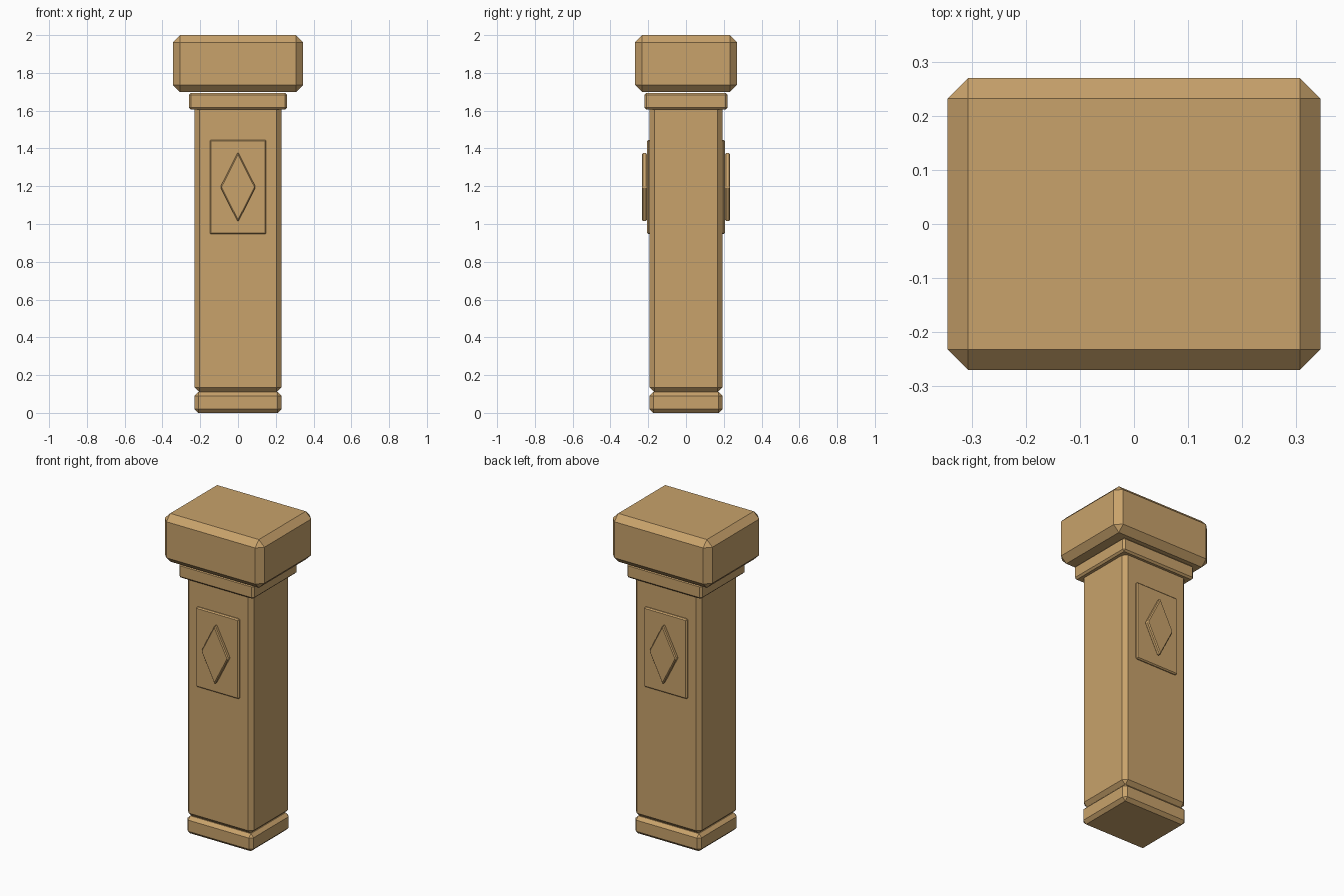
import bpy
import bmesh

if "Cube" in bpy.data.objects:
    bpy.data.objects.remove(bpy.data.objects["Cube"])

stone = bpy.data.materials.new("sandstone")
stone.diffuse_color = (0.58, 0.362, 0.147, 1.0)
stone.use_nodes = True
stone.node_tree.nodes["Principled BSDF"].inputs["Base Color"].default_value = stone.diffuse_color


def prism(name, outline, depth, bevel, to_world):
    """Extrude a flat outline between two depths, then chamfer every edge."""
    bm = bmesh.new()
    lo, hi = ([bm.verts.new(to_world(a, b, d)) for a, b in outline] for d in depth)
    n = len(outline)
    bm.faces.new(lo[::-1])
    bm.faces.new(hi)
    for i in range(n):
        j = (i + 1) % n
        bm.faces.new((lo[i], lo[j], hi[j], hi[i]))
    bmesh.ops.bevel(bm, geom=bm.edges[:], offset=bevel, segments=1,
                    affect='EDGES', clamp_overlap=True)
    bmesh.ops.recalc_face_normals(bm, faces=bm.faces[:])
    mesh = bpy.data.meshes.new(name)
    bm.to_mesh(mesh)
    bm.free()
    mesh.materials.append(stone)
    obj = bpy.data.objects.new(name, mesh)
    bpy.context.collection.objects.link(obj)
    return obj


def rect(hx, hy, cy=0.0):
    return [(-hx, cy - hy), (hx, cy - hy), (hx, cy + hy), (-hx, cy + hy)]


# Stacked blocks: half width, half depth, bottom, top, chamfer
blocks = {
    "base": (0.23, 0.193, 0.0, 0.11, 0.02),
    "shaft": (0.23, 0.193, 0.11, 1.65, 0.025),
    "collar": (0.26, 0.22, 1.605, 1.694, 0.011),
    "cap": (0.345, 0.27, 1.698, 2.0, 0.038),
}
for name, (hx, hy, z0, z1, bevel) in blocks.items():
    prism(name, rect(hx, hy), (z0, z1), bevel, lambda a, b, d: (a, b, d))

# Raised panel and diamond on the front and back
diamond = [(0, 1.01), (0.094, 1.195), (0, 1.38), (-0.094, 1.195)]
for side, s in (("front", -1), ("back", 1)):
    place = lambda a, b, d: (a, s * d, b)
    prism(side + "_panel", rect(0.149, 0.25, 1.196), (0.18, 0.206), 0.007, place)
    prism(side + "_diamond", diamond, (0.206, 0.234), 0.006, place)
